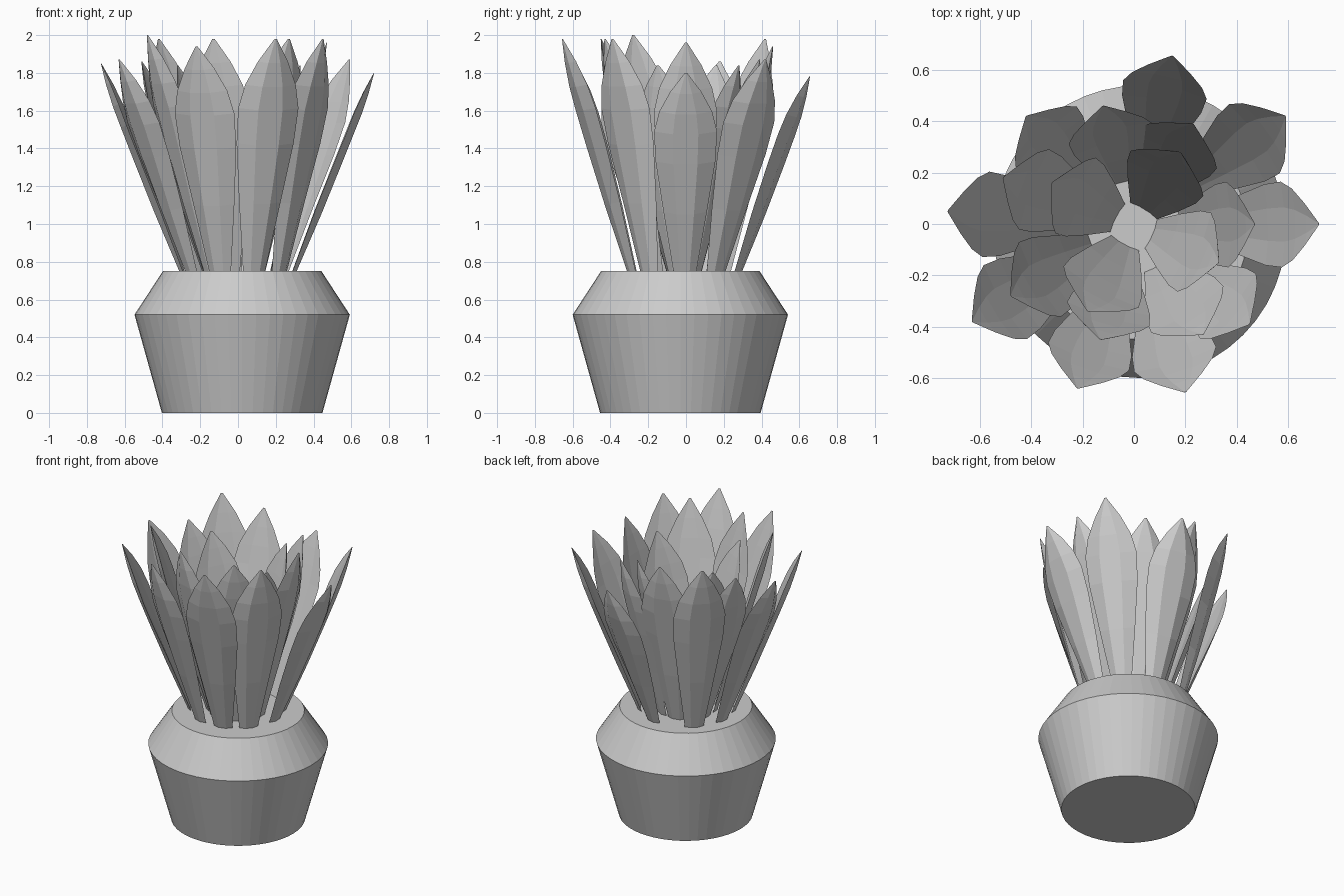
import bpy, bmesh
from mathutils import Vector

if "Cube" in bpy.data.objects:
    bpy.data.objects.remove(bpy.data.objects["Cube"])


def make_object(name, bm):
    bmesh.ops.recalc_face_normals(bm, faces=bm.faces)
    me = bpy.data.meshes.new(name)
    bm.to_mesh(me)
    bm.free()
    ob = bpy.data.objects.new(name, me)
    bpy.context.collection.objects.link(ob)
    return ob


# Pot: two stacked cone sections, closed at both ends
def pot():
    bm = bmesh.new()
    sides = 48
    low = bmesh.ops.create_circle(bm, cap_ends=True, segments=sides, radius=0.425)
    face = list(bm.faces)[0]
    for z, scale in ((0.52, 0.57 / 0.425), (0.23, 0.42 / 0.57)):
        ext = bmesh.ops.extrude_face_region(bm, geom=[face], use_keep_orig=(z == 0.52))
        verts = [g for g in ext["geom"] if isinstance(g, bmesh.types.BMVert)]
        new_face = [g for g in ext["geom"] if isinstance(g, bmesh.types.BMFace)][0]
        if z != 0.52 and face.is_valid:
            bmesh.ops.delete(bm, geom=[face], context="FACES_ONLY")
        face = new_face
        for v in verts:
            v.co = Vector((v.co.x * scale, v.co.y * scale, v.co.z + z))
    ob = make_object("pot", bm)
    ob.location = (0.022, -0.03, 0)


# Leaf: (position along length, half width) of the blade outline
OUTLINE = [(0, 0.06), (0.3, 0.115), (0.55, 0.158), (0.7, 0.167),
           (0.8, 0.14), (0.9, 0.083), (1, 0.006)]
# Leaf cross-section: (across, outward bulge), a thin cupped lens
SECTION = [(-1, 0), (-0.4, 0.04), (0.4, 0.04), (1, 0), (0.4, 0.012), (-0.4, 0.012)]


def leaf(name, tip, base_radius):
    tip = Vector(tip)
    radial = Vector((tip.x, tip.y + 0.01, 0)).normalized()
    base = radial * base_radius + Vector((0, -0.01, 0.74))
    side = Vector((-radial.y, radial.x, 0))
    along = (tip - base).normalized()
    outward = side.cross(along).normalized()
    if outward.dot(radial) < 0:
        outward.negate()
    bm = bmesh.new()
    rings = []
    for t, w in OUTLINE:
        depth = min(1, w / 0.12)
        centre = base.lerp(tip, t) - outward * 0.02 * depth
        rings.append([bm.verts.new(centre + side * u * w + outward * d * depth)
                      for u, d in SECTION])
    n = len(SECTION)
    for a, b in zip(rings, rings[1:]):
        for i in range(n):
            bm.faces.new((a[i], a[(i + 1) % n], b[(i + 1) % n], b[i]))
    bm.faces.new(rings[0])
    bm.faces.new(rings[-1])
    make_object(name, bm)


pot()

# Three rings of leaves, given by base radius and tip positions
RINGS = {
    "outer_leaf": (0.295, [(0.72, 0, 1.8), (0.59, 0.42, 1.87), (0.15, 0.655, 1.78),
                           (-0.42, 0.42, 1.98), (-0.725, 0.05, 1.85), (-0.63, -0.38, 1.87),
                           (-0.22, -0.64, 1.94), (0.2, -0.655, 1.98), (0.45, -0.39, 1.98)]),
    "middle_leaf": (0.18, [(0.23, 0.39, 1.87), (-0.12, 0.46, 1.94), (-0.51, 0.18, 1.86),
                           (-0.48, -0.28, 2.0), (-0.13, -0.45, 1.98), (0.27, -0.43, 1.98),
                           (0.47, 0.0, 1.96)]),
    "inner_leaf": (0.08, [(0.18, 0.28, 1.84), (-0.32, 0.16, 1.84),
                          (-0.18, -0.34, 1.84), (0.33, -0.15, 1.84)]),
}
for ring, (radius, tips) in RINGS.items():
    for i, tip in enumerate(tips):
        leaf(f"{ring}_{i + 1}", tip, radius)
